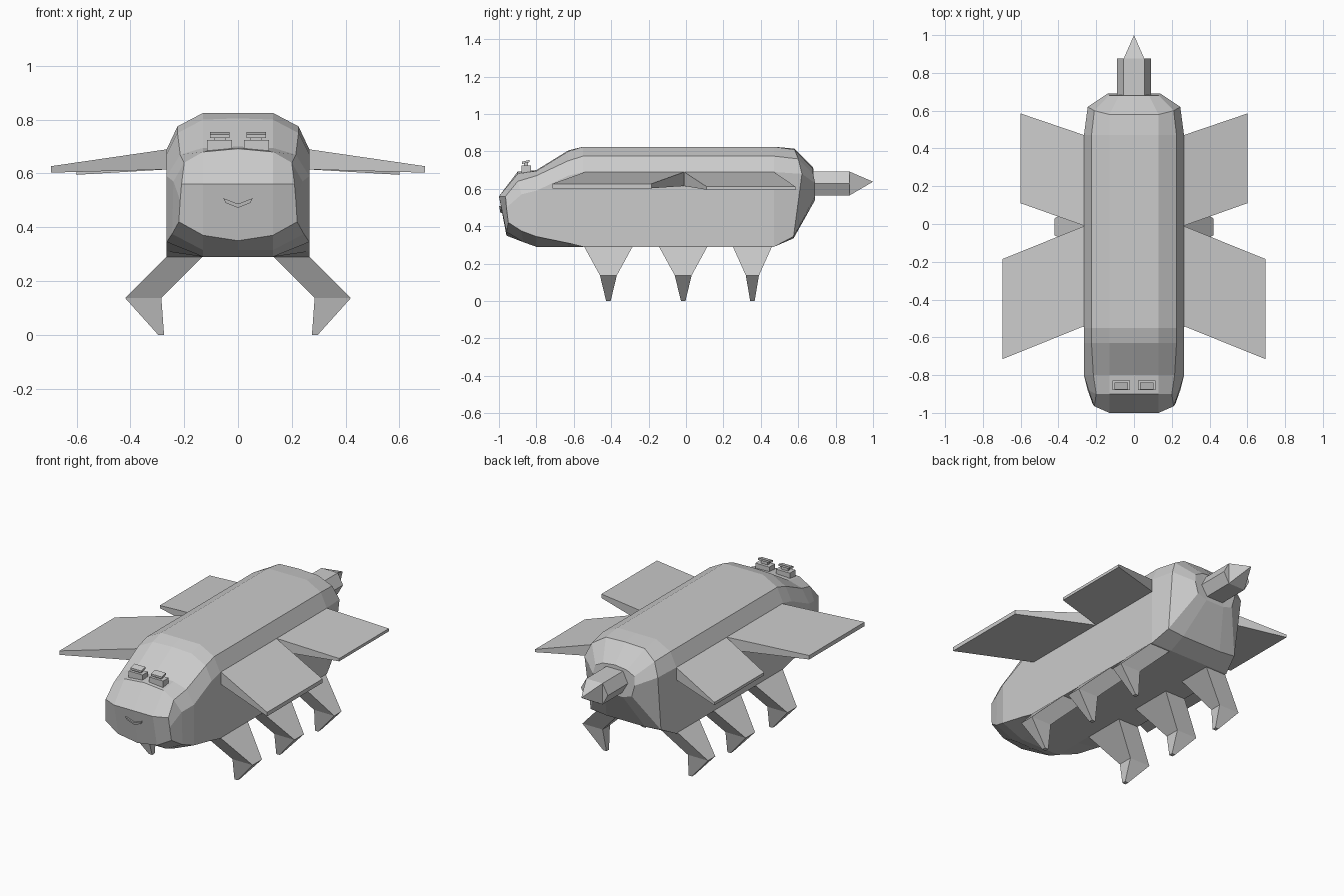
import bpy, bmesh
from mathutils import Vector

if "Cube" in bpy.data.objects:
    bpy.data.objects.remove(bpy.data.objects["Cube"])

grey = bpy.data.materials.new("light grey")
grey.diffuse_color = (0.6, 0.6, 0.6, 1)
grey.use_nodes = True
grey.node_tree.nodes["Principled BSDF"].inputs["Base Color"].default_value = grey.diffuse_color


def finish(name, bm):
    bmesh.ops.remove_doubles(bm, verts=bm.verts, dist=1e-5)
    bmesh.ops.recalc_face_normals(bm, faces=bm.faces)
    me = bpy.data.meshes.new(name)
    bm.to_mesh(me)
    bm.free()
    me.materials.append(grey)
    ob = bpy.data.objects.new(name, me)
    bpy.context.collection.objects.link(ob)
    return ob


def mirror(ob):
    m = ob.modifiers.new("mirror", 'MIRROR')
    m.use_clip = True
    return ob


def loft(name, rings):
    """Closed rings of equal length, joined in order and capped."""
    bm = bmesh.new()
    vs = [[bm.verts.new(p) for p in r] for r in rings]
    n = len(vs[0])
    for a, b in zip(vs, vs[1:]):
        for i in range(n):
            j = (i + 1) % n
            bm.faces.new((a[i], a[j], b[j], b[i]))
    bm.faces.new(vs[0])
    bm.faces.new(vs[-1])
    return finish(name, bm)


def rect(x0, x1, y0, y1, z):
    return [(x0, y0, z), (x1, y0, z), (x1, y1, z), (x0, y1, z)]


# Hull: half cross-sections from nose to tail, top centre round to bottom centre
def full(y):
    return [(0, y, .825), (.13, y, .825), (.225, y, .775), (.265, y, .69),
            (.265, y, .29), (.13, y, .29), (0, y, .29)]


hull = [
    [(0, -1, .56), (.13, -1, .56), (.21, -.965, .56), (.215, -.96, .5),
     (.22, -.95, .42), (.13, -.96, .37), (0, -.96, .35)],
    [(0, -.9, .692), (.13, -.9, .68), (.2, -.9, .64), (.24, -.88, .57),
     (.245, -.88, .375), (.13, -.87, .315), (0, -.87, .315)],
    [(0, -.8, .70), (.13, -.8, .695), (.215, -.8, .67), (.265, -.8, .59),
     (.265, -.8, .345), (.13, -.8, .29), (0, -.8, .29)],
    [(0, -.63, .805), (.13, -.63, .80), (.225, -.63, .75), (.265, -.63, .67),
     (.265, -.63, .31), (.13, -.63, .29), (0, -.63, .29)],
    full(-.55), full(.47),
    [(0, .58, .815), (.13, .58, .81), (.21, .6, .76), (.245, .62, .68),
     (.235, .575, .345), (.13, .575, .335), (0, .575, .335)],
    [(0, .68, .715), (.08, .68, .705), (.13, .68, .68), (.14, .69, .63),
     (.12, .69, .56), (.06, .69, .54), (0, .69, .54)],
]
bm = bmesh.new()
vs = [[bm.verts.new(p) for p in r] for r in hull]
for a, b in zip(vs, vs[1:]):
    for i in range(6):
        bm.faces.new((a[i], a[i + 1], b[i + 1], b[i]))
for end in (vs[0], vs[-1]):
    bm.faces.new((end[0], end[1], end[5], end[6]))
    bm.faces.new(end[1:6])
mirror(finish("hull", bm))


# Wings: root section to thin swept tip
def wing(name, y0, y1, tip_x, t0, t1, tip_low, tip_high):
    def section(x, a, b, lo, hi):
        return [(x, a, lo), (x, b, lo), (x, b, hi), (x, a, hi)]
    mirror(loft(name, [section(.262, y0, y1, .615, .69),
                       section(tip_x, t0, t1, tip_low, tip_high)]))


wing("front_wings", -.54, -.01, .695, -.715, -.185, .603, .627)
wing("rear_wings", -.01, .47, .60, .11, .585, .595, .612)

# Legs: wide hip, knee pushed outward, pointed foot turned back in
for name, y, hip in (("front_legs", -.415, .13), ("middle_legs", -.015, .13),
                     ("rear_legs", .355, .105)):
    k = .045 if hip > .11 else .035
    mirror(loft(name, [rect(.13, .265, y - hip, y + hip, .292),
                       rect(.285, .42, y - k, y + k, .137),
                       rect(.275, .297, y - .012, y + .012, 0)]))

# Tail: hexagonal boom and pointed tip
def boom(y):
    return [(-.09, y, .628), (-.055, y, .692), (.055, y, .692),
            (.09, y, .628), (.055, y, .565), (-.055, y, .565)]


loft("tail_boom", [boom(.66), boom(.875)])
bm = bmesh.new()
base = [bm.verts.new(p) for p in ((-.055, .875, .565), (.055, .875, .565),
                                  (.055, .875, .692), (-.055, .875, .692))]
tip = bm.verts.new((0, 1, .638))
bm.faces.new(base)
for i in range(4):
    bm.faces.new((base[i], base[(i + 1) % 4], tip))
finish("tail_tip", bm)

# Eyes: low block, small pillar and a slightly tilted lid
mirror(loft("eye_blocks", [rect(.022, .115, -.88, -.828, .682),
                           rect(.022, .115, -.88, -.828, .724)]))
mirror(loft("eye_pillars", [rect(.045, .09, -.865, -.845, .72),
                            rect(.045, .09, -.865, -.845, .742)]))
lid = []
for lift in (0, .012):
    lid.append([(x, y, .733 + lift + (y + .875) * .25)
                for x, y, z in rect(.032, .104, -.877, -.838, 0)])
mirror(loft("eye_lids", lid))

# Mouth: thin bent plate on the nose
outline = [(0, .487), (.055, .508), (.045, .49), (0, .472)]
mirror(loft("mouth", [[(x, -.979 - (z - .45) * .2 - d, z) for x, z in outline]
                      for d in (0, .009)]))
